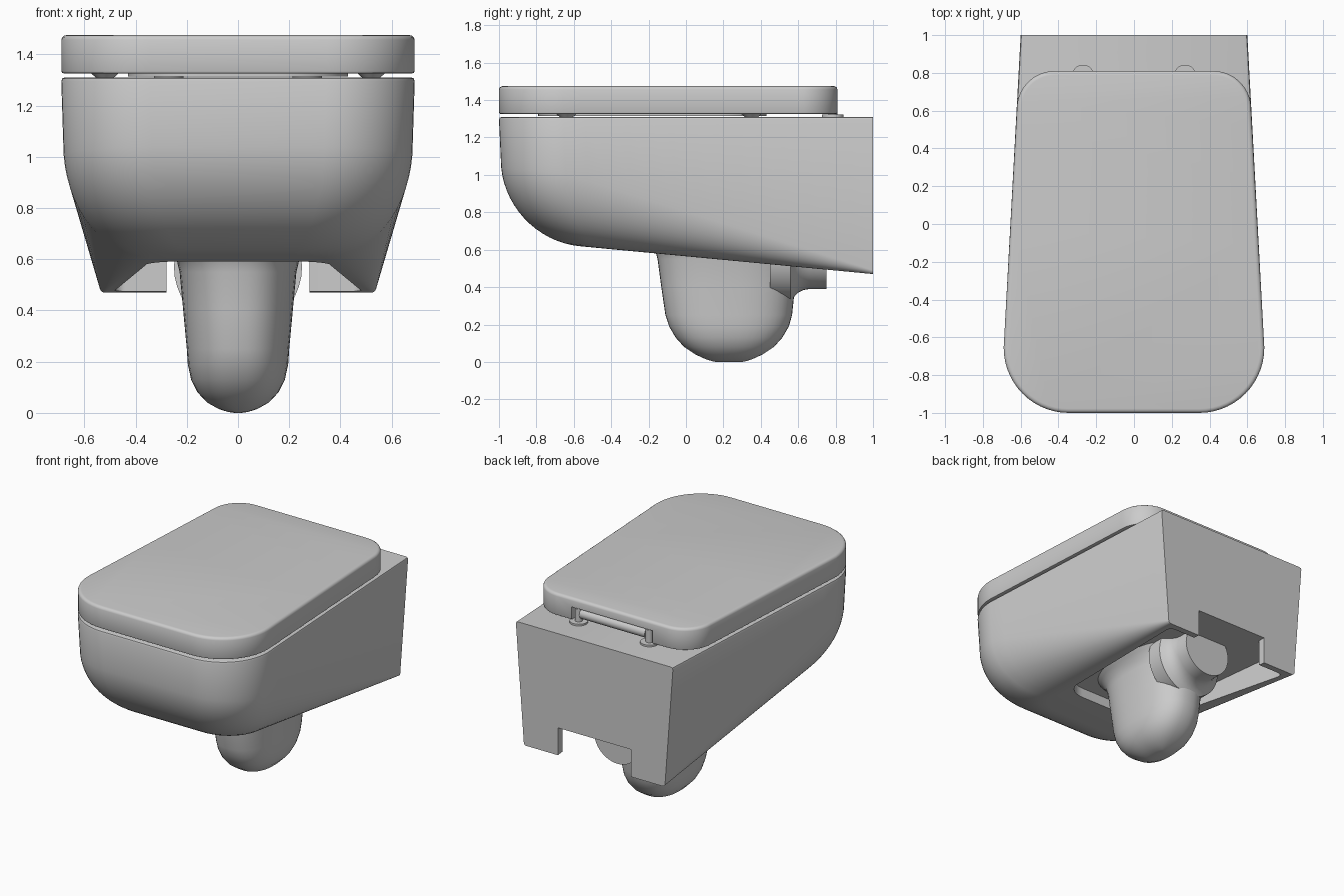
import bpy, bmesh, math
from math import sin, cos, pi
from mathutils import Matrix

if "Cube" in bpy.data.objects:
    bpy.data.objects.remove(bpy.data.objects["Cube"])


def finish(name, bm, angle=35):
    bmesh.ops.recalc_face_normals(bm, faces=bm.faces[:])
    me = bpy.data.meshes.new(name)
    bm.to_mesh(me)
    bm.free()
    ob = bpy.data.objects.new(name, me)
    bpy.context.collection.objects.link(ob)
    smooth(ob, angle)
    return ob


def smooth(ob, angle=35):
    bpy.ops.object.select_all(action='DESELECT')
    ob.select_set(True)
    bpy.context.view_layer.objects.active = ob
    bpy.ops.object.shade_smooth_by_angle(angle=math.radians(angle))


def loft(name, rings, angle=35):
    bm = bmesh.new()
    vs = [[bm.verts.new(p) for p in r] for r in rings]
    n = len(rings[0])
    for a, b in zip(vs, vs[1:]):
        for i in range(n):
            j = (i + 1) % n
            bm.faces.new((a[i], a[j], b[j], b[i]))
    bm.faces.new(vs[0])
    bm.faces.new(vs[-1][::-1])
    return finish(name, bm, angle)


def outline(yf, yb, wf, wb, rf, rb=0.0, n=14, side=14):
    """Tapered plan shape with rounded front and (optionally) back corners."""
    half = []
    for i in range(n + 1):
        a = pi / 2 * i / n
        half.append((wf - rf + rf * sin(a), yf + rf - rf * cos(a)))
    for i in range(1, side):
        t = i / side
        half.append((wf + (wb - wf) * t, yf + rf + (yb - rb - yf - rf) * t))
    if rb:
        for i in range(n + 1):
            a = pi / 2 * i / n
            half.append((wb - rb + rb * cos(a), yb - rb + rb * sin(a)))
    else:
        half.append((wb, yb))
    return half + [(-x, y) for x, y in reversed(half)]


def flat(pts, z):
    return [(x, y, z) for x, y in pts]


def cylinder(name, loc, r, depth, axis='Z', r2=None):
    bm = bmesh.new()
    rot = Matrix.Rotation(pi / 2, 4, 'Y') if axis == 'X' else Matrix()
    bmesh.ops.create_cone(bm, cap_ends=True, segments=32, radius1=r,
                          radius2=r if r2 is None else r2, depth=depth,
                          matrix=Matrix.Translation(loc) @ rot)
    return finish(name, bm)


def box(name, lo, hi):
    bm = bmesh.new()
    c = [(a + b) / 2 for a, b in zip(lo, hi)]
    s = [b - a for a, b in zip(lo, hi)]
    bmesh.ops.create_cube(bm, size=1, matrix=Matrix.Translation(c) @ Matrix.Diagonal((*s, 1)))
    return finish(name, bm)


def cut(ob, cutter):
    cutter.hide_render = True
    m = ob.modifiers.new('cut', 'BOOLEAN')
    m.operation, m.solver, m.object = 'DIFFERENCE', 'EXACT', cutter
    bpy.ops.object.select_all(action='DESELECT')
    ob.select_set(True)
    bpy.context.view_layer.objects.active = ob
    # keep the cut ahead of any smoothing modifier
    bpy.ops.object.modifier_move_to_index(modifier='cut', index=0)
    bpy.ops.object.modifier_apply(modifier='cut')
    bpy.data.objects.remove(cutter)
    smooth(ob)


# Bowl body: fillet is large at the front and fades to a sharp edge at the wall
def bottom(y):
    return 0.62 - 0.095 * (y + 0.58)


def fillet(y):
    t = min(max((y + 0.65) / 1.65, 0), 1)
    return 0.42 * (1 - t) + 0.02 * t


rings = [flat(outline(-0.985, 1, 0.675, 0.585, 0.33), 1.31),
         flat(outline(-0.996, 1, 0.686, 0.596, 0.34), 1.306),
         flat(outline(-1, 1, 0.69, 0.60, 0.345), 1.295)]
for k in range(17):
    a = pi / 2 * k / 16
    c = 1 - cos(a)
    pts = outline(-0.99 + 0.42 * c, 1, 0.682 - 0.34 * c, 0.54 - 0.02 * c, 0.345 - 0.2 * c)
    rings.append([(x, y, bottom(y) + fillet(y) * (1 - sin(a))) for x, y in pts])
body = loft('bowl_body', rings)

# Recess under the body and the notch through the wall face
cav = outline(-0.28, 0.95, 0.36, 0.48, 0.15, 0.04)
cut(body, loft('recess_cutter', [flat(cav, 0.3), flat(cav, 0.66)]))
cut(body, box('notch_cutter', (-0.28, 0.9, 0.3), (0.28, 1.1, 0.659)))

# Trap: stacked rounded sections (z, half width, front y, back y)
sections = [(0.70, 0.33, -0.26, 0.64), (0.64, 0.27, -0.19, 0.61), (0.60, 0.24, -0.165, 0.60),
            (0.55, 0.228, -0.152, 0.593), (0.40, 0.214, -0.132, 0.583), (0.25, 0.2, -0.11, 0.567),
            (0.19, 0.196, -0.09, 0.55), (0.13, 0.183, -0.055, 0.515), (0.08, 0.158, -0.01, 0.47),
            (0.04, 0.12, 0.05, 0.41), (0.015, 0.075, 0.105, 0.355), (0.004, 0.04, 0.14, 0.32),
            (0.0, 0.015, 0.16, 0.30)]
rings = []
for z, w, y0, y1 in sections:
    ring = []
    for i in range(48):
        a = 2 * pi * i / 48
        cx, cy = cos(a), sin(a)
        e = 2 / 2.4
        ring.append((w * math.copysign(abs(cx) ** e, cx),
                     (y0 + y1) / 2 + (y1 - y0) / 2 * math.copysign(abs(cy) ** e, cy), z))
    rings.append(ring)
loft('trap', rings, 50)

# Outlet pipe, flared where it meets the trap
rings = [[(r * cos(2 * pi * i / 40), y, 0.57 + min(r * sin(2 * pi * i / 40), 0.12)) for i in range(40)]
         for y, r in [(0.45, 0.25), (0.56, 0.25), (0.58, 0.22), (0.60, 0.2), (0.63, 0.185),
                      (0.66, 0.18), (0.75, 0.18)]]
loft('outlet_pipe', rings)

# Lid with a softened rim, notched at the back for the hinge
rings = [flat(outline(-1 + d, 0.81 - d, 0.69 - d, 0.62 - d, 0.345 - d, 0.2 - d), z)
         for d, z in [(0.012, 1.325), (0.003, 1.328), (0, 1.336), (0, 1.457),
                      (0.004, 1.467), (0.012, 1.473), (0.022, 1.475)]]
lid = loft('lid', rings)
cut(lid, box('hinge_cutter', (-0.31, 0.73, 1.30), (0.31, 0.9, 1.415)))

# Seat underside showing in the gap
seat = outline(-0.79, 0.43, 0.43, 0.40, 0.28, 0.25)
loft('seat', [flat(seat, 1.314), flat(seat, 1.335)])

# Bumpers and hinge posts
for s, side in ((-1, 'left'), (1, 'right')):
    for y, end in ((-0.64, 'front'), (0.35, 'back')):
        cylinder(f'bumper_{end}_{side}', (s * 0.52, y, 1.318), 0.035, 0.018, r2=0.055)
    cylinder(f'hinge_base_{side}', (s * 0.27, 0.785, 1.315), 0.058, 0.014)
    cylinder(f'hinge_post_{side}', (s * 0.27, 0.785, 1.36), 0.024, 0.10)
cylinder('hinge_rod', (0, 0.775, 1.372), 0.034, 0.5, 'X')
